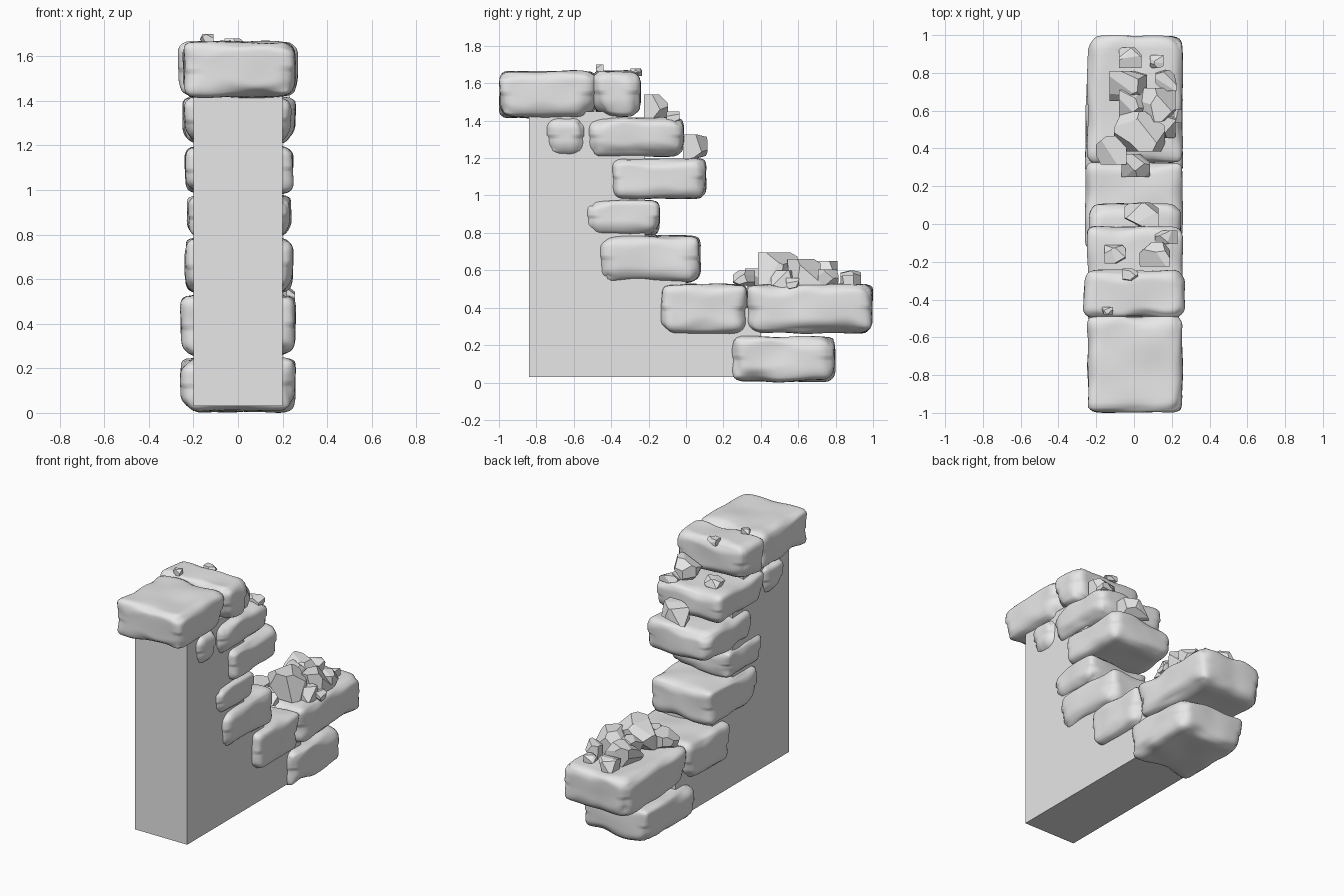
import bpy
import bmesh
import random
from mathutils import Vector, noise

cube = bpy.data.objects.get("Cube")
if cube:
    bpy.data.objects.remove(cube, do_unlink=True)

stone_grey = bpy.data.materials.new("stone_grey")
stone_grey.use_nodes = True
GREY = (0.8, 0.8, 0.8, 1)
stone_grey.diffuse_color = GREY
stone_grey.node_tree.nodes["Principled BSDF"].inputs["Base Color"].default_value = GREY


def finish(name, bm, smooth=False):
    bmesh.ops.recalc_face_normals(bm, faces=bm.faces)
    for face in bm.faces:
        face.smooth = smooth
    mesh = bpy.data.meshes.new(name)
    bm.to_mesh(mesh)
    bm.free()
    mesh.materials.append(stone_grey)
    obj = bpy.data.objects.new(name, mesh)
    bpy.context.scene.collection.objects.link(obj)
    return obj


def fit(bm, low, high):
    """Scale the mesh so that it fills the box from low to high."""
    for axis in range(3):
        values = [v.co[axis] for v in bm.verts]
        start, span = min(values), max(values) - min(values)
        for v in bm.verts:
            v.co[axis] = low[axis] + (v.co[axis] - start) / span * (high[axis] - low[axis])


def worn_stone(name, x0, x1, y0, y1, z0, z1):
    """Rounded block whose edge radius and faces vary with smooth noise."""
    low, high = Vector((x0, y0, z0)), Vector((x1, y1, z1))
    centre, half = (low + high) / 2, (high - low) / 2
    bm = bmesh.new()
    bmesh.ops.create_cube(bm, size=2)
    bmesh.ops.subdivide_edges(bm, edges=bm.edges[:], cuts=19, use_grid_fill=True)
    for v in bm.verts:
        p = Vector([v.co[i] * half[i] for i in range(3)])
        place = p + centre
        radius = 0.055 + 0.05 * noise.noise(place * 6)
        if v.co.z < 0:
            radius += 0.025
        radius = min(max(radius, 0.025), min(half) * 0.85)
        core = Vector([max(-half[i] + radius, min(half[i] - radius, p[i])) for i in range(3)])
        out = (p - core).normalized()
        v.co = core + out * (radius + 0.012 * noise.noise(place * 5 + Vector((3, 7, 1))))
    fit(bm, low, high)
    return finish(name, bm, smooth=True)


def rubble_chunk(name, seed, x, y, z, width, depth, height):
    """Broken piece: a cube trimmed by random planes."""
    rng = random.Random(seed)
    bm = bmesh.new()
    bmesh.ops.create_cube(bm, size=2)
    for _ in range(8):
        normal = Vector([rng.uniform(-1, 1) for _ in range(3)]).normalized()
        geom = bm.verts[:] + bm.edges[:] + bm.faces[:]
        cut = bmesh.ops.bisect_plane(bm, geom=geom, plane_co=normal * rng.uniform(0.8, 1.05),
                                     plane_no=normal, clear_outer=True)
        edges = [e for e in cut["geom_cut"] if isinstance(e, bmesh.types.BMEdge)]
        if edges:
            bmesh.ops.holes_fill(bm, edges=edges, sides=0)
    size = Vector((width, depth, height)) / 2
    middle = Vector((x, y, z))
    fit(bm, middle - size, middle + size)
    return finish(name, bm)


# Plain wall core with a stepped end hidden inside the stones
profile = [(-0.84, 0.03), (0.4, 0.03), (0.4, 0.4), (0, 0.4), (0, 0.66),
           (-0.22, 0.66), (-0.22, 1.3), (-0.34, 1.3), (-0.34, 1.45), (-0.84, 1.45)]
bm = bmesh.new()
side = bm.faces.new([bm.verts.new((-0.2, y, z)) for y, z in profile])
grown = bmesh.ops.extrude_face_region(bm, geom=[side])
bmesh.ops.translate(bm, vec=(0.4, 0, 0),
                    verts=[g for g in grown["geom"] if isinstance(g, bmesh.types.BMVert)])
finish("wall_core", bm)

# Worn stones along the broken end: x range, y range, z range
worn_stone("cap_stone_front", -0.25, 0.26, -1, -0.48, 1.41, 1.67)
worn_stone("cap_stone_back", -0.27, 0.27, -0.5, -0.24, 1.42, 1.67)
worn_stone("filler_stone", -0.24, 0.24, -0.75, -0.53, 1.2, 1.42)
worn_stone("upper_stone", -0.25, 0.26, -0.53, -0.01, 1.2, 1.42)
worn_stone("overhang_stone", -0.24, 0.25, -0.4, 0.11, 0.98, 1.2)
worn_stone("thin_stone", -0.23, 0.24, -0.54, -0.14, 0.78, 0.98)
worn_stone("middle_stone", -0.24, 0.25, -0.46, 0.08, 0.53, 0.79)
worn_stone("step_stone_inner", -0.26, 0.26, -0.14, 0.33, 0.25, 0.53)
worn_stone("step_stone_outer", -0.25, 0.26, 0.32, 1, 0.26, 0.53)
worn_stone("base_stone", -0.26, 0.26, 0.24, 0.8, 0, 0.25)

# Rubble: centre, then width, depth and height
chunks = [
    (-0.02, 0.88, 0.56, 0.12, 0.11, 0.08),
    (0.12, 0.86, 0.55, 0.07, 0.07, 0.05),
    (0.17, 0.76, 0.56, 0.11, 0.11, 0.09),
    (-0.03, 0.73, 0.58, 0.2, 0.16, 0.14),
    (0.13, 0.63, 0.58, 0.18, 0.18, 0.16),
    (0, 0.63, 0.58, 0.16, 0.16, 0.13),
    (0.03, 0.49, 0.61, 0.27, 0.21, 0.17),
    (0.16, 0.52, 0.55, 0.12, 0.13, 0.1),
    (-0.12, 0.39, 0.56, 0.16, 0.15, 0.1),
    (0.22, 0.57, 0.53, 0.07, 0.07, 0.06),
    (0.01, 0.31, 0.56, 0.15, 0.12, 0.08),
    (0.04, 0.05, 1.26, 0.18, 0.13, 0.13),
    (0.11, -0.16, 1.47, 0.16, 0.13, 0.14),
    (-0.1, -0.16, 1.43, 0.11, 0.1, 0.07),
    (0.17, -0.07, 1.42, 0.12, 0.07, 0.06),
    (-0.02, -0.27, 1.66, 0.08, 0.07, 0.04),
    (-0.14, -0.46, 1.68, 0.06, 0.04, 0.04),
]
for number, chunk in enumerate(chunks):
    rubble_chunk("rubble_chunk_%d" % (number + 1), number, *chunk)
